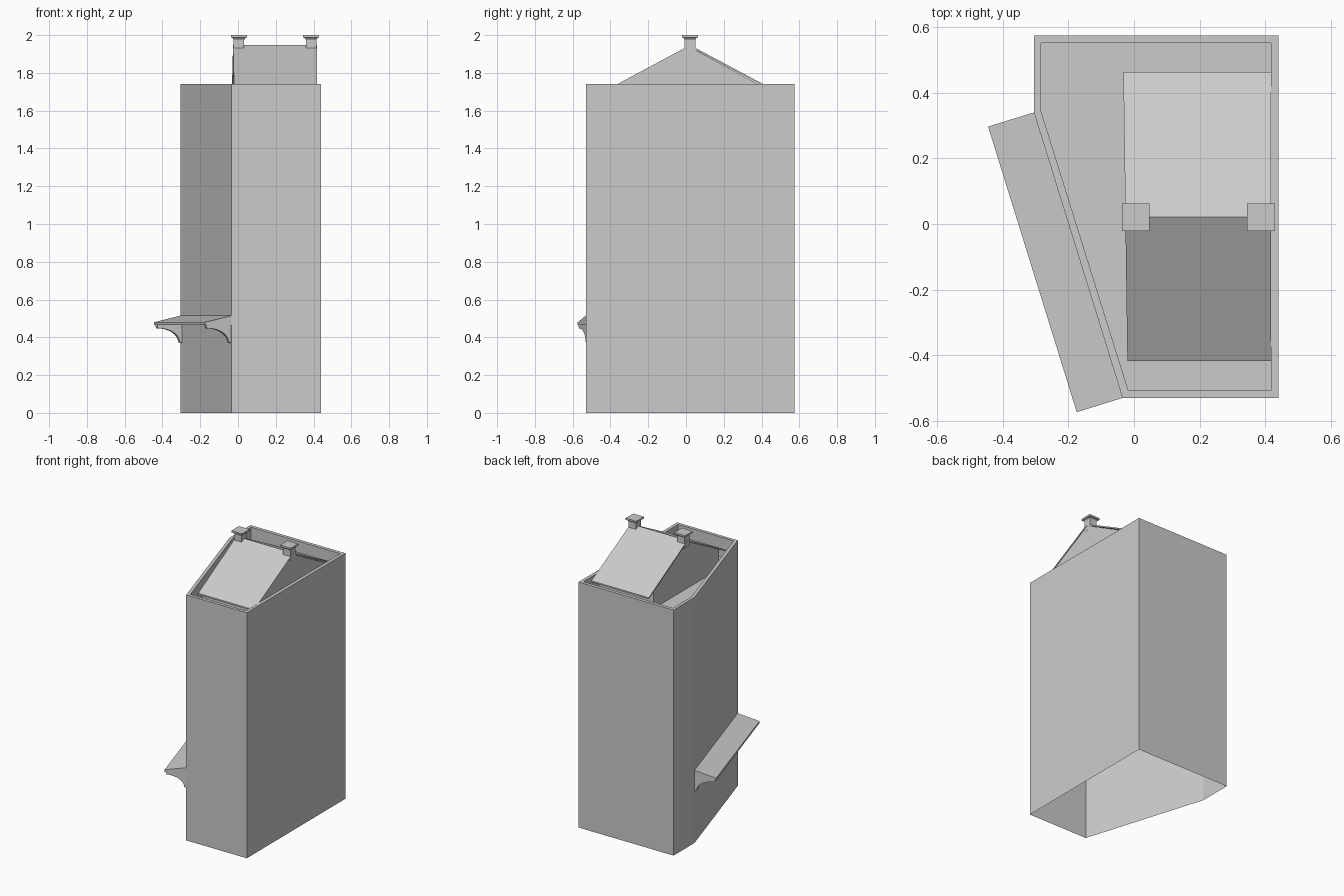
import bpy, bmesh, math
from mathutils import Vector

if "Cube" in bpy.data.objects:
    bpy.data.objects.remove(bpy.data.objects["Cube"])


def make(name, verts, faces):
    me = bpy.data.meshes.new(name)
    me.from_pydata([tuple(v) for v in verts], [], faces)
    bm = bmesh.new()
    bm.from_mesh(me)
    bmesh.ops.recalc_face_normals(bm, faces=bm.faces)
    bm.to_mesh(me)
    bm.free()
    ob = bpy.data.objects.new(name, me)
    bpy.context.collection.objects.link(ob)
    return ob


def strips(n, rings):
    """Quads joining consecutive rings of n points."""
    return [(r * n + i, r * n + (i + 1) % n, (r + 1) * n + (i + 1) % n, (r + 1) * n + i)
            for r in range(rings - 1) for i in range(n)]


def prism(name, profile, a, b, place):
    """Extrude a 2D profile from a to b; place(u, v, w) maps to 3D."""
    n = len(profile)
    verts = [place(u, v, w) for w in (a, b) for u, v in profile]
    return make(name, verts, strips(n, 2) + [tuple(range(n)), tuple(range(n, 2 * n))])


# Building shell: open underneath, with parapet and sunken flat roof
outer = [(-0.305, 0.575), (-0.305, 0.34), (-0.035, -0.53), (0.44, -0.53), (0.44, 0.575)]
inner = [(-0.283, 0.551), (-0.283, 0.343), (-0.017, -0.508), (0.417, -0.508), (0.417, 0.551)]
TOP, FLOOR = 1.74, 1.60
rings = [(outer, 0), (outer, TOP), (inner, TOP), (inner, FLOOR)]
make("building_walls", [(x, y, z) for ring, z in rings for x, y in ring],
     strips(5, 4) + [tuple(range(15, 20))])

# Gabled attic standing in the sunken roof
along_x = lambda u, v, w: (w, u, v)
attic = [(-0.35, FLOOR), (-0.35, 1.738), (0.02, 1.937), (0.387, 1.738), (0.387, FLOOR)]
prism("attic_walls", attic, -0.015, 0.414, along_x)

# Attic roof sheet with overhanging eaves and slightly skewed left edge
roof = [(-0.417, 1.712), (0.022, 1.947), (0.463, 1.712),
        (0.463, 1.702), (0.022, 1.937), (-0.417, 1.702)]
prism("attic_roof", roof, 0, 1,
      lambda u, v, w: (0.418 if w else -0.026 - 0.014 * u, u, v))

# Chimneys with flared caps
sections = [(0.028, 1.90), (0.028, 1.975), (0.034, 1.985), (0.042, 1.988), (0.042, 2.0)]
for side, cx in (("left", 0.005), ("right", 0.387)):
    pts = [(cx + sx * r, 0.021 + sy * r, z) for r, z in sections
           for sx, sy in ((-1, -1), (1, -1), (1, 1), (-1, 1))]
    make("chimney_" + side, pts, strips(4, 5) + [(0, 1, 2, 3), (16, 17, 18, 19)])

# Ledge on the slanted wall: u outward, v up, w along the wall
start = Vector((-0.035, -0.53, 0))
run = Vector((-0.305, 0.34, 0)) - start
length = run.length
run.normalize()
out = Vector((-run.y, run.x, 0))
on_wall = lambda u, v, w: start + out * u + run * w + Vector((0, 0, v))
prism("ledge", [(0, 0.465), (0.146, 0.465), (0.146, 0.48), (0, 0.515)], 0, length, on_wall)

# Curved brackets under both ends of the ledge
curve = [(0.132 - 0.118 * math.sin(t), 0.375 + 0.073 * math.cos(t))
         for t in (i * math.pi / 16 for i in range(9))]
bracket = [(0, 0.466), (0.138, 0.466), (0.138, 0.455)] + curve + [(0, 0.37)]
for side, w in (("front", 0.003), ("back", length - 0.033)):
    prism("ledge_bracket_" + side, bracket, w, w + 0.03, on_wall)
